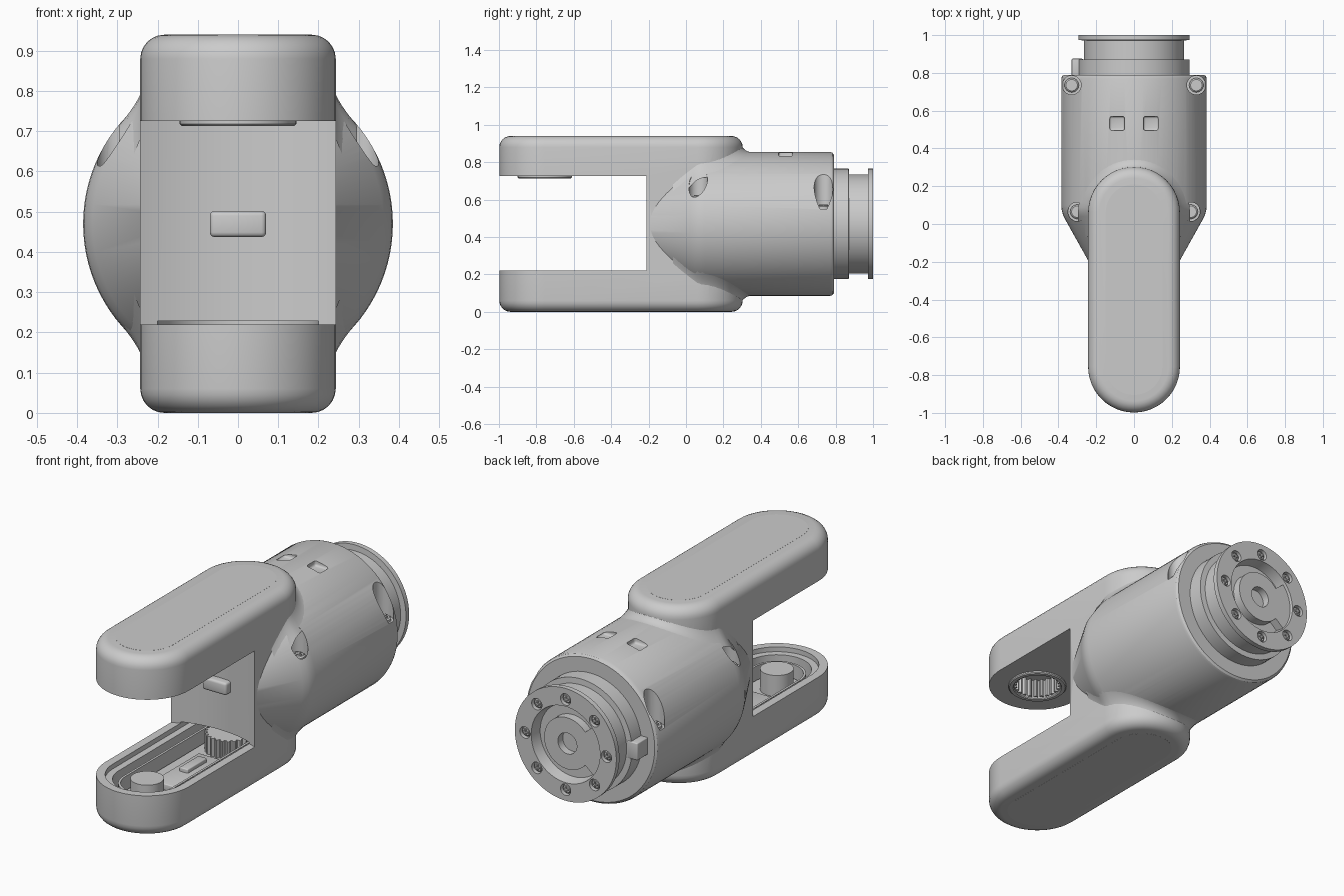
import bpy, bmesh
from math import sin, cos, pi, sqrt, radians

if "Cube" in bpy.data.objects:
    bpy.data.objects.remove(bpy.data.objects["Cube"])

ZC = 0.47            # height of the barrel axis
PIV = -0.755         # y of the fork pivot


def circle(r, c, axis='Z', n=64, teeth=0.0):
    """Ring of points around c; teeth > 0 makes a gear outline."""
    pts = []
    for i in range(n):
        a, q = 2 * pi * i / n, r - (teeth if i % 4 in (2, 3) else 0)
        u, v = q * cos(a), q * sin(a)
        pts.append((c[0] + u, c[1] + v, c[2]) if axis == 'Z' else (c[0] + u, c[1], c[2] + v))
    return pts


def stadium(r, z, y0=PIV, y1=0.06, n=24):
    ring = [(r * cos(pi * i / n), y1 + r * sin(pi * i / n), z) for i in range(n + 1)]
    return ring + [(-r * cos(pi * i / n), y0 - r * sin(pi * i / n), z) for i in range(n + 1)]


def loft(name, rings, caps=True, closed=True, wrap=False):
    bm = bmesh.new()
    vs = [[bm.verts.new(p) for p in ring] for ring in rings]
    n = len(vs[0])
    pairs = list(zip(vs, vs[1:])) + ([(vs[-1], vs[0])] if wrap else [])
    for a, b in pairs:
        for i in range(n if closed else n - 1):
            j = (i + 1) % n
            bm.faces.new((a[i], a[j], b[j], b[i]))
    if caps and not wrap:
        bm.faces.new(vs[0])
        bm.faces.new(vs[-1])
    bmesh.ops.recalc_face_normals(bm, faces=bm.faces)
    me = bpy.data.meshes.new(name)
    bm.to_mesh(me)
    bm.free()
    ob = bpy.data.objects.new(name, me)
    bpy.context.collection.objects.link(ob)
    return ob


def lathe_y(name, profile, n=96):
    return loft(name, [circle(r, (0, y, ZC), 'Y', n) for r, y in profile])


def cyl(name, r, c, h, axis='Z', n=32):
    end = (c[0], c[1], c[2] + h) if axis == 'Z' else (c[0], c[1] + h, c[2])
    return loft(name, [circle(r, c, axis, n), circle(r, end, axis, n)])


def box(name, lo, hi, bev=0.0):
    bm = bmesh.new()
    bmesh.ops.create_cube(bm, size=1)
    for v in bm.verts:
        v.co = [lo[k] if v.co[k] < 0 else hi[k] for k in range(3)]
    if bev:
        bmesh.ops.bevel(bm, geom=bm.edges[:], offset=bev, segments=3, profile=0.5, affect='EDGES')
    me = bpy.data.meshes.new(name)
    bm.to_mesh(me)
    bm.free()
    ob = bpy.data.objects.new(name, me)
    bpy.context.collection.objects.link(ob)
    return ob


def boolean(ob, other, op='DIFFERENCE'):
    m = ob.modifiers.new('bool', 'BOOLEAN')
    m.object, m.operation, m.solver = other, op, 'EXACT'
    bpy.context.view_layer.objects.active = ob
    bpy.ops.object.modifier_apply(modifier=m.name)
    bpy.data.objects.remove(other)


def screw(name, c, r, axis='Z'):
    """Domed head with a raised cross."""
    k = 1 if axis == 'Y' else 2
    rings = []
    for q, h in ((r, 0), (r, 0.012), (r * 0.8, 0.018)):
        p = list(c)
        p[k] += h
        rings.append(circle(q, p, axis, 24))
    loft(name, rings)
    for flip in (0, 1):
        half = [r * 0.62, r * 0.62, r * 0.62]
        half[[i for i in range(3) if i != k][flip]] = r * 0.14
        lo, hi = [c[i] - half[i] for i in range(3)], [c[i] + half[i] for i in range(3)]
        lo[k], hi[k] = c[k], c[k] + 0.024
        box(name + '_cross', lo, hi)


# Main housing: conical-nosed barrel joined with the fork block
housing = lathe_y('housing', [(0.211, -0.25), (0.362, 0.02), (0.376, 0.048), (0.383, 0.075), (0.385, 0.1),
                              (0.385, 0.77), (0.381, 0.782), (0.371, 0.79)])
R, B = 0.243, 0.06
arc = [radians(90 * i / 6) for i in range(7)]
low = [(R - B * (1 - sin(a)), B * (1 - cos(a))) for a in arc]
fork = loft('fork', [stadium(r, z) for r, z in low] + [stadium(r, 2 * ZC - z) for r, z in reversed(low)])
boolean(housing, fork, 'UNION')

# Fork slot with concave back wall, belt pocket, socket hole
boolean(housing, cyl('slot_cut', 0.597, (0, PIV, 0.22), 0.505, n=128))
boolean(housing, loft('rim_cut', [stadium(0.2, z, PIV, 0.0) for z in (0.195, 0.228)]))
boolean(housing, loft('pocket_cut', [stadium(0.165, z, PIV, 0.0) for z in (0.09, 0.2)]))
boolean(housing, cyl('socket_cut', 0.125, (0, PIV, 0.70), 0.12, n=64))

# Screw pockets and small windows on top of the barrel
for s in (-1, 1):
    for x, y, z in ((0.33, 0.735, 0.55), (0.30, 0.065, 0.6)):
        boolean(housing, cyl('screw_cut', 0.05, (s * x, y, z), 0.5))
        screw('housing_screw', (s * x, y, z), 0.038)
    boolean(housing, box('window_cut', (s * 0.09 - 0.04, 0.495, 0.825), (s * 0.09 + 0.04, 0.57, 0.9), 0.012))


# Fillets where the fork runs into the barrel
def barrel_z(x, y):
    r = 0.385 if y > 0.08 else 0.385 - 0.56 * (0.07 - min(y, 0.07))
    return sqrt(max(r * r - x * x, 0.0004))


path = [(R, y, 1, 0) for y in (-0.07, -0.03, 0.01, 0.04)]
path += [(R * cos(pi * i / 32), 0.06 + R * sin(pi * i / 32), cos(pi * i / 32), sin(pi * i / 32)) for i in range(33)]
path += [(-R, y, -1, 0) for y in (0.04, 0.01, -0.03, -0.07)]
for side, label in ((1, 'top_fillet'), (-1, 'bottom_fillet')):
    rings = []
    for i in range(9):
        a = radians(90 * i / 8)
        off, h = -0.012 + 0.065 * (1 - cos(a)), 0.06 * (1 - sin(a)) - 0.002
        rings.append([(x + nx * off, y + ny * off, ZC + side * (barrel_z(x + nx * off, y + ny * off) + h))
                      for x, y, nx, ny in path])
    loft(label, rings, caps=False, closed=False)

# Thin cover plates on the fork faces
loft('top_cover', [stadium(0.15, z) for z in (0.93, 0.9405)])
loft('bottom_cover', [stadium(0.15, z) for z in (-0.0005, 0.01)])

# Stop key on the slot wall
box('stop_key', (-0.07, -0.2, 0.437), (0.07, -0.13, 0.502), 0.012)

# Belt drive in the lower arm
loft('belt', [stadium(r, z, PIV, -0.06) for r, z in ((0.138, 0.1), (0.138, 0.175), (0.126, 0.175), (0.126, 0.1))],
     wrap=True)
cyl('idler_pin', 0.08, (0, PIV, 0.08), 0.12, n=48)
loft('drive_gear', [circle(0.12, (0, -0.07, z), n=96, teeth=0.014) for z in (0.08, 0.185)])
box('belt_guide', (-0.06, -0.62, 0.08), (0.06, -0.24, 0.12), 0.005)
box('belt_clamp', (-0.02, -0.46, 0.1), (0.03, -0.3, 0.14), 0.005)

# Toothed bearing socket under the upper arm
loft('socket_ring', [circle(r, (0, PIV, z), n=64) for r, z in
                     ((0.145, 0.73), (0.145, 0.718), (0.14, 0.713), (0.122, 0.713), (0.118, 0.718), (0.118, 0.73))],
     wrap=True)
loft('socket_teeth', [circle(r, (0, PIV, z), n=96, teeth=t) for r, z, t in
                      ((0.126, 0.725, 0), (0.126, 0.822, 0), (0.118, 0.822, 0.014), (0.118, 0.725, 0.014))], wrap=True)

# Rear coupling flange with recess, hub and key tab
flange = lathe_y('rear_flange', [(0.295, 0.77), (0.295, 0.87), (0.265, 0.872), (0.265, 0.972), (0.295, 0.974),
                                 (0.295, 1.0), (0.2, 1.0), (0.19, 0.94)])
lathe_y('flange_hub', [(0.135, 0.93), (0.135, 0.985), (0.055, 0.985), (0.055, 0.945)], 64)
box('key_tab', (-0.33, 0.78, ZC - 0.045), (-0.27, 0.875, ZC + 0.045), 0.005)
span = [radians(180 + 40 * (i / 10 - 1)) for i in range(21)]
loft('hub_bridge', [[(r * cos(a), y, ZC + r * sin(a)) for r, y in
                     ((0.12, 0.93), (0.2, 0.93), (0.2, 0.985), (0.12, 0.985))] for a in span])
for i in range(8):
    a = pi * i / 4
    c = (0.237 * cos(a), 0.976, ZC + 0.237 * sin(a))
    boolean(flange, cyl('flange_cut', 0.03, c, 0.1, 'Y', 24))
    screw('flange_screw', (c[0], 0.974, c[2]), 0.024, 'Y')

# Smooth shading with crisp edges
for ob in bpy.data.objects:
    ob.select_set(True)
bpy.context.view_layer.objects.active = housing
bpy.ops.object.shade_smooth_by_angle(angle=radians(30))
